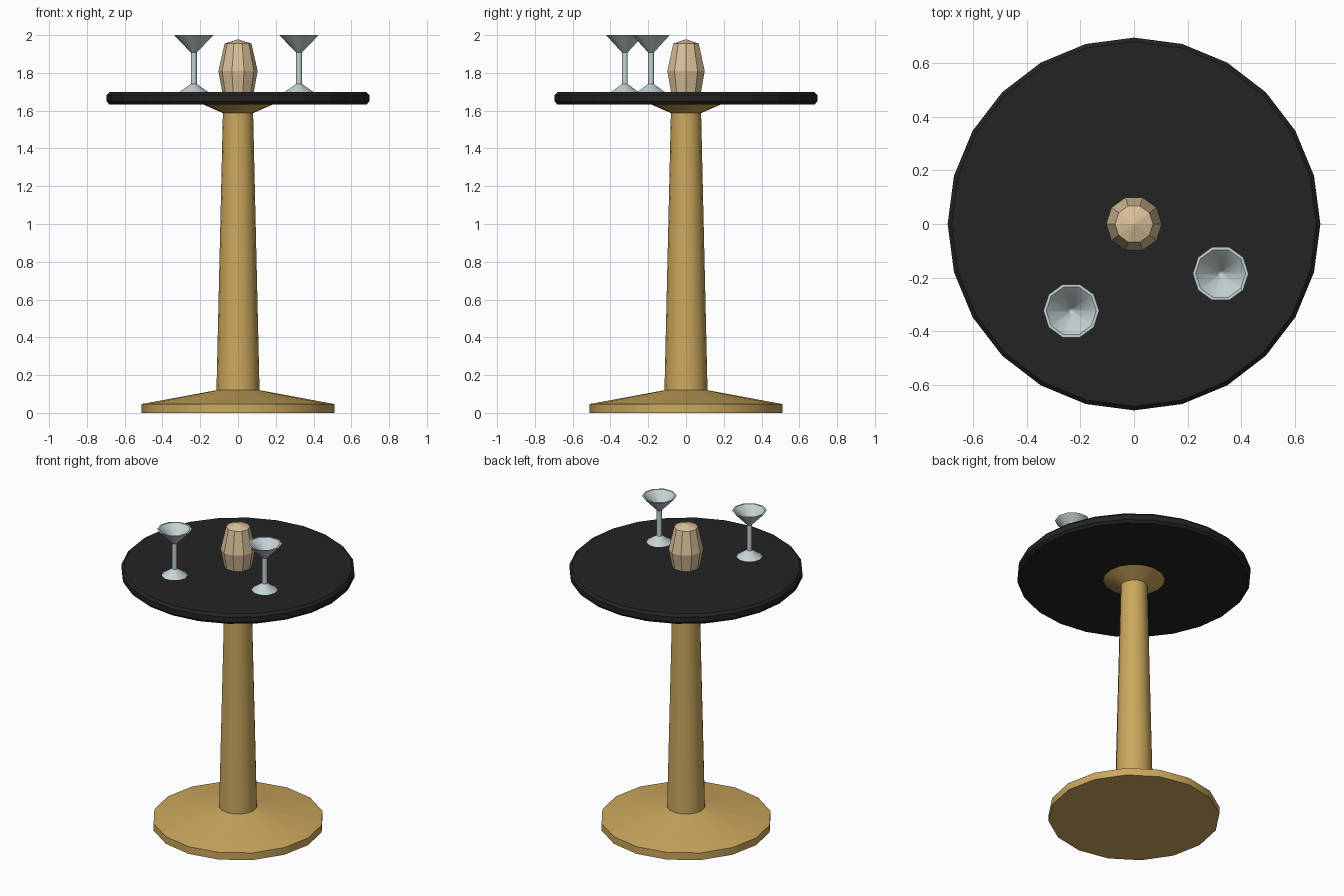
import bpy
import bmesh
from math import cos, sin, pi, radians

cube = bpy.data.objects.get("Cube")
if cube:
    bpy.data.objects.remove(cube, do_unlink=True)


def material(name, rgb):
    mat = bpy.data.materials.new(name)
    mat.use_nodes = True
    mat.diffuse_color = (*rgb, 1)
    mat.node_tree.nodes["Principled BSDF"].inputs["Base Color"].default_value = (*rgb, 1)
    return mat


def lathe(name, profile, sides, mat, location=(0, 0, 0), smooth=None):
    """Spin (radius, height) points around z; a zero radius closes to a point."""
    bm = bmesh.new()
    rings = []
    for r, z in profile:
        if r == 0:
            rings.append([bm.verts.new((0, 0, z))])
        else:
            angles = [2 * pi * i / sides for i in range(sides)]
            rings.append([bm.verts.new((r * cos(a), r * sin(a), z)) for a in angles])
    for low, high in zip(rings, rings[1:]):
        for i in range(sides):
            j = (i + 1) % sides
            if len(low) == 1:
                bm.faces.new((low[0], high[j], high[i]))
            elif len(high) == 1:
                bm.faces.new((low[i], low[j], high[0]))
            else:
                bm.faces.new((low[i], low[j], high[j], high[i]))
    # Flat caps on open ends
    if len(rings[0]) > 1:
        bm.faces.new(rings[0][::-1])
    if len(rings[-1]) > 1:
        bm.faces.new(rings[-1])
    mesh = bpy.data.meshes.new(name)
    bm.to_mesh(mesh)
    bm.free()
    mesh.materials.append(mat)
    obj = bpy.data.objects.new(name, mesh)
    obj.location = location
    bpy.context.collection.objects.link(obj)
    if smooth:
        bpy.ops.object.select_all(action="DESELECT")
        obj.select_set(True)
        bpy.context.view_layer.objects.active = obj
        bpy.ops.object.shade_smooth_by_angle(angle=radians(smooth))
    return obj


gold = material("golden wood", (0.60, 0.39, 0.11))
black = material("black lacquer", (0.017, 0.017, 0.017))
cream = material("cream shade", (0.70, 0.53, 0.32))
glass = material("pale glass", (0.56, 0.65, 0.66))

# Pedestal: base disc, tapered column and flared collar
lathe("pedestal", [(0.51, 0), (0.51, 0.047), (0.114, 0.12), (0.08, 1.587), (0.187, 1.634)],
      16, gold, smooth=30)

# Round top with a bevelled rim
lathe("table_top", [(0.68, 1.632), (0.695, 1.648), (0.695, 1.682), (0.68, 1.698)], 24, black)

# Faceted table lamp with a shallow domed cap
lathe("lamp", [(0.083, 1.697), (0.104, 1.81), (0.071, 1.955), (0, 1.978)], 10, cream)

# Cocktail glasses: foot, stem, bowl, rim and hollow inside
glass_profile = [(0.077, 0), (0.016, 0.043), (0.016, 0.21), (0.104, 0.302),
                 (0.093, 0.302), (0.012, 0.218), (0, 0.19)]
for side, x, y in (("left", 0.323, -0.185), ("right", -0.234, -0.324)):
    lathe(side + "_cocktail_glass", glass_profile, 10, glass, (x, y, 1.698), smooth=40)
